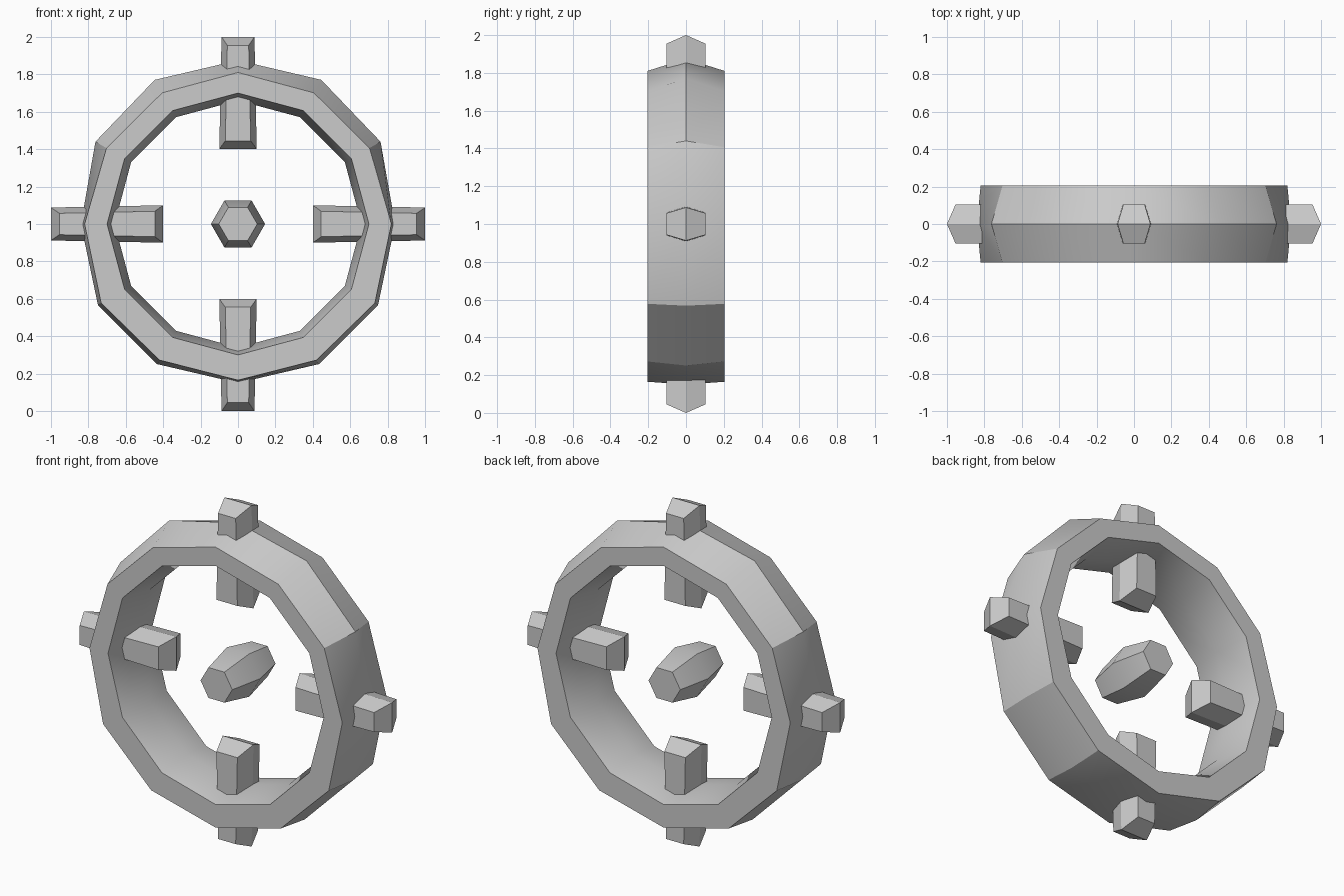
import bpy
from math import sin, cos, radians

if "Cube" in bpy.data.objects:
    bpy.data.objects.remove(bpy.data.objects["Cube"])


def add_object(name, verts, faces):
    mesh = bpy.data.meshes.new(name)
    mesh.from_pydata(verts, [], faces)
    obj = bpy.data.objects.new(name, mesh)
    bpy.context.collection.objects.link(obj)
    bpy.ops.object.select_all(action='DESELECT')
    bpy.context.view_layer.objects.active = obj
    obj.select_set(True)
    bpy.ops.object.mode_set(mode='EDIT')
    bpy.ops.mesh.select_all(action='SELECT')
    bpy.ops.mesh.normals_make_consistent(inside=False)
    bpy.ops.object.mode_set(mode='OBJECT')
    bpy.ops.object.shade_smooth_by_angle(angle=radians(30))
    return obj


def bridge(rings, count, closed):
    """Quads joining consecutive loops of `count` vertices."""
    faces = []
    for r in range(rings if closed else rings - 1):
        a, b = r * count, (r + 1) % rings * count
        for i in range(count):
            j = (i + 1) % count
            faces.append((a + i, a + j, b + j, b + i))
    return faces


def polar(radius, degrees, y):
    a = radians(degrees)
    return (radius * sin(a), y, 1 + radius * cos(a))


# Ring: 12 sides, six-sided section with outer and inner ridges
ridge = [0.875, 0.89, 0.88, 0.84, 0.865, 0.865, 0.85]   # radii, top to bottom
rim = [0.81, 0.81, 0.812, 0.82, 0.845, 0.84, 0.835]
verts = []
for i in range(12):
    k = min(i, 12 - i)
    section = [(ridge[k], 0), (rim[k], -0.205), (0.70, -0.205),
               (0.66, 0), (0.70, 0.205), (rim[k], 0.205)]
    verts += [polar(r, i * 30, y) for r, y in section]
add_object("ring", verts, bridge(12, 6, True))

# Pegs: tapered six-sided bars through the ring with folded ends
for n, side in enumerate(("top", "right", "bottom", "left")):
    verts = []
    for r, w, r2, w2 in ((1.0, 0.088, 0.955, 0.057), (0.4, 0.1, 0.445, 0.068)):
        for x, y, d in ((-w, 0, r), (-w2, -0.103, r2), (w2, -0.103, r2),
                        (w, 0, r), (w2, 0.103, r2), (-w2, 0.103, r2)):
            a = radians(90 * n)
            verts.append((x * cos(a) + d * sin(a), y,
                          1 + d * cos(a) - x * sin(a)))
    caps = [(0, 1, 2, 3), (0, 3, 4, 5), (6, 7, 8, 9), (6, 9, 10, 11)]
    add_object(side + "_peg", verts, bridge(2, 6, False) + caps)

# Centre bead: hexagonal, thickest in the middle
verts = [polar(r, 30 + 60 * i, y)
         for r, y in ((0.103, -0.2), (0.145, 0), (0.103, 0.2)) for i in range(6)]
add_object("centre_bead", verts,
           bridge(3, 6, False) + [tuple(range(6)), tuple(range(12, 18))])
